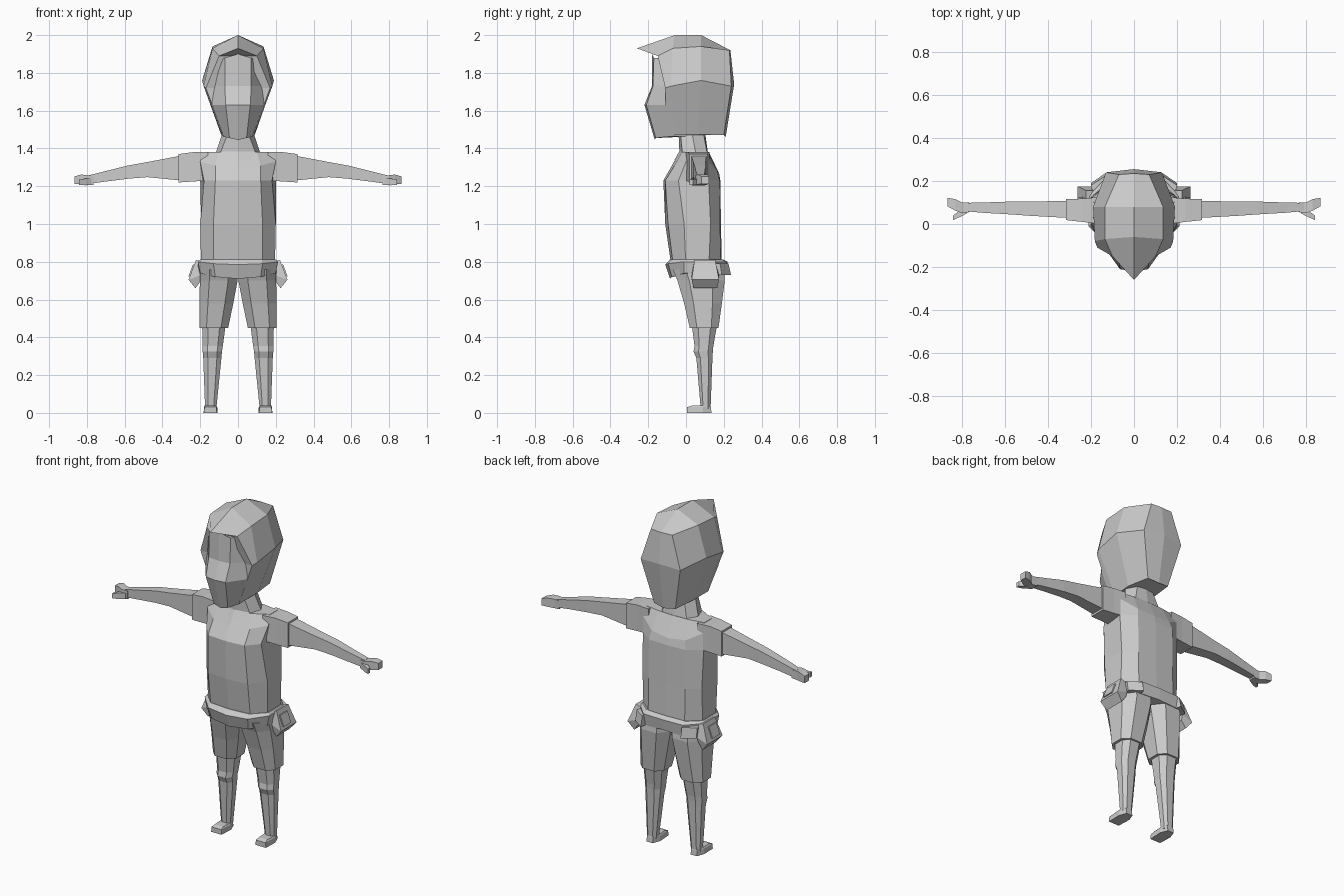
import bpy, bmesh

grey = bpy.data.materials.new("light_grey")
grey.diffuse_color = (0.6, 0.6, 0.6, 1)


def loft(name, rings, caps=(True, True)):
    """Flat-shaded skin through closed rings that share one point count."""
    bm = bmesh.new()
    vs = [[bm.verts.new(p) for p in r] for r in rings]
    n = len(vs[0])
    for a, b in zip(vs, vs[1:]):
        for i in range(n):
            j = (i + 1) % n
            bm.faces.new((a[i], a[j], b[j], b[i]))
    if caps[0]:
        bm.faces.new(vs[0][::-1])
    if caps[1]:
        bm.faces.new(vs[-1])
    bmesh.ops.remove_doubles(bm, verts=bm.verts, dist=0.0005)
    bmesh.ops.recalc_face_normals(bm, faces=bm.faces)
    me = bpy.data.meshes.new(name)
    bm.to_mesh(me)
    bm.free()
    me.materials.append(grey)
    ob = bpy.data.objects.new(name, me)
    bpy.context.collection.objects.link(ob)


def body(name, halves, caps=(True, True)):
    """Loft of half rings (front centre to back centre) mirrored in x."""
    loft(name, [h + [(-x, y, z) for x, y, z in h[::-1]] for h in halves], caps)


def pair(name, rings):
    """The same loft on both sides."""
    for side, s in (("left", 1), ("right", -1)):
        loft(f"{side}_{name}", [[(s * x, y, z) for x, y, z in r] for r in rings])


def level(z, *pts):
    return [(x, y, z) for x, y in pts]


def oct_z(z, x0, x1, y0, y1, c=0.25):
    """Box outline with cut corners at height z."""
    dx, dy = (x1 - x0) * c, (y1 - y0) * c
    return level(z, (x0 + dx, y0), (x1 - dx, y0), (x1, y0 + dy), (x1, y1 - dy),
                 (x1 - dx, y1), (x0 + dx, y1), (x0, y1 - dy), (x0, y0 + dy))


def rect_x(x, y0, y1, z0, z1):
    return [(x, y0, z0), (x, y1, z0), (x, y1, z1), (x, y0, z1)]


# Head with hair and pointed brim
body("head_and_hair", [
    [(.075, -.10, 1.46), (.085, -.06, 1.47), (.09, .06, 1.475), (.07, .20, 1.47), (0, .21, 1.46)],
    [(.17, -.11, 1.72), (.182, -.08, 1.73), (.19, .08, 1.76), (.13, .24, 1.73), (0, .255, 1.74)],
    [(.10, -.15, 1.89), (.135, -.07, 1.93), (.135, .08, 1.94), (.07, .23, 1.92), (0, .235, 1.92)],
    [(0, -.26, 1.93), (0, -.06, 2.0), (0, .08, 2.0), (0, .235, 1.92), (0, .235, 1.92)],
], (True, False))

# Face
body("face", [
    [(0, -.165, 1.445), (.045, -.16, 1.455), (.075, -.10, 1.462), (.07, .05, 1.465)],
    [(0, -.22, 1.63), (.065, -.21, 1.63), (.137, -.11, 1.63), (.12, .05, 1.63)],
    [(0, -.18, 1.73), (.07, -.175, 1.73), (.14, -.09, 1.73), (.12, .05, 1.73)],
    [(0, -.18, 1.90), (.07, -.17, 1.88), (.10, -.09, 1.87), (.08, .05, 1.87)],
])

# Neck
body("neck", [
    level(1.34, (0, -.06), (.11, -.04), (.13, .06), (.10, .13), (0, .14)),
    level(1.385, (0, -.035), (.09, -.02), (.115, .05), (.08, .11), (0, .115)),
    level(1.49, (0, -.04), (.05, -.03), (.08, .03), (.05, .09), (0, .10)),
])

# Shirt
body("shirt", [
    level(.76, (0, -.075), (.13, -.065), (.195, .0), (.195, .12), (.12, .185), (0, .19)),
    level(1.0, (0, -.11), (.13, -.095), (.20, -.01), (.195, .13), (.12, .18), (0, .185)),
    level(1.23, (0, -.12), (.12, -.11), (.18, -.04), (.20, .12), (.12, .178), (0, .182)),
    [(0, -.08, 1.30), (.12, -.06, 1.31), (.20, .0, 1.33), (.20, .12, 1.33), (.11, .165, 1.28), (0, .175, 1.27)],
    level(1.382, (0, -.035), (.10, -.02), (.19, .03), (.19, .10), (.10, .115), (0, .12)),
])

# Sleeves and arms
pair("sleeve", [
    rect_x(.16, .0, .125, 1.23, 1.38),
    rect_x(.24, .01, .118, 1.225, 1.38),
    rect_x(.315, .018, .115, 1.22, 1.37),
])
pair("arm", [
    rect_x(.30, .028, .108, 1.23, 1.362),
    rect_x(.48, .038, .104, 1.248, 1.328),
    rect_x(.58, .045, .104, 1.24, 1.31),
    rect_x(.70, .052, .10, 1.225, 1.28),
    rect_x(.79, .06, .098, 1.212, 1.258),
])

# Hands and thumbs
pair("hand", [
    rect_x(.765, .055, .10, 1.207, 1.255),
    rect_x(.80, .05, .10, 1.205, 1.258),
    rect_x(.83, .062, .115, 1.21, 1.262),
    rect_x(.866, .082, .122, 1.212, 1.252),
])
pair("thumb", [
    rect_x(.775, .05, .085, 1.208, 1.242),
    rect_x(.81, .032, .062, 1.205, 1.24),
    rect_x(.842, .018, .038, 1.207, 1.235),
])

# Belt, dipping at the front and flaring at the hips
body("belt", [
    [(0, -.085, .71), (.12, -.075, .72), (.20, -.01, .74), (.21, .13, .735), (.13, .205, .73), (0, .21, .735)],
    [(0, -.11, .785), (.13, -.095, .79), (.212, -.01, .80), (.212, .13, .80), (.13, .215, .80), (0, .22, .80)],
    level(.812, (0, -.085), (.125, -.075), (.20, .0), (.20, .125), (.125, .19), (0, .195)),
])

# Belt pouches with a raised buckle plate
pair("pouch", [
    [(.195, .04, .70), (.225, .04, .66), (.225, .165, .66), (.195, .165, .70)],
    [(.195, .03, .73), (.262, .03, .705), (.262, .175, .705), (.195, .175, .73)],
    [(.19, .045, .80), (.222, .045, .81), (.222, .155, .81), (.19, .155, .80)],
])
pair("pouch_buckle", [
    [(.25, .055, .722), (.263, .055, .722), (.263, .125, .722), (.25, .125, .722)],
    [(.22, .055, .785), (.239, .055, .785), (.239, .125, .785), (.22, .125, .785)],
])

# Back corner of the belt
pair("back_buckle", [
    level(.73, (.12, .19), (.19, .15), (.20, .19), (.13, .238)),
    level(.79, (.12, .18), (.19, .14), (.20, .18), (.13, .225)),
])

# Shorts
pair("shorts_leg", [
    oct_z(.76, 0, .20, -.07, .20),
    oct_z(.70, .002, .202, -.045, .205),
    oct_z(.58, .025, .204, -.01, .19),
    oct_z(.45, .052, .205, .02, .172),
])

# Legs with a knee ridge
pair("leg", [
    oct_z(.47, .065, .19, .03, .165),
    oct_z(.355, .08, .187, .045, .145),
    oct_z(.325, .085, .187, .04, .142),
    oct_z(.29, .088, .184, .055, .14),
    oct_z(.02, .115, .174, .078, .13),
])

# Feet
pair("foot", [
    level(0, (.112, .005), (.18, .005), (.182, .09), (.165, .135), (.125, .135), (.108, .09)),
    level(.03, (.114, .005), (.178, .005), (.18, .09), (.165, .132), (.125, .132), (.11, .09)),
    level(.038, (.118, .03), (.172, .03), (.176, .09), (.163, .13), (.127, .13), (.114, .09)),
])
